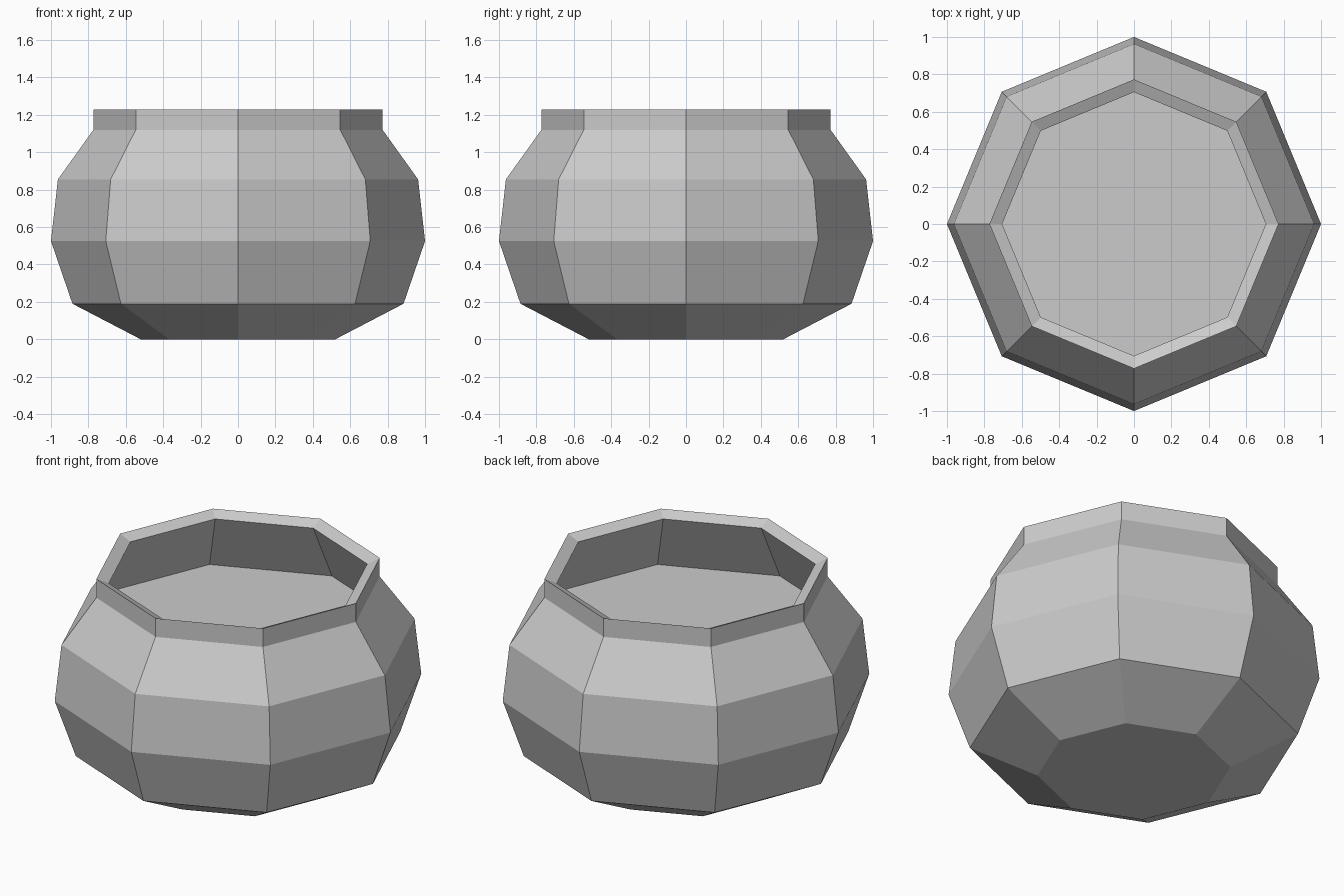
import bpy, bmesh
from math import cos, sin, pi

if "Cube" in bpy.data.objects:
    bpy.data.objects.remove(bpy.data.objects["Cube"])

SIDES = 8


def lathe(name, profile, cap_start=False, cap_end=False):
    """Spin a (radius, z) profile into a faceted octagonal shell."""
    bm = bmesh.new()
    rings = [[bm.verts.new((r * cos(2 * pi * i / SIDES), r * sin(2 * pi * i / SIDES), z))
              for i in range(SIDES)] for r, z in profile]
    for a, b in zip(rings, rings[1:]):
        for i in range(SIDES):
            j = (i + 1) % SIDES
            bm.faces.new((a[i], a[j], b[j], b[i]))
    if cap_start:
        bm.faces.new(rings[0][::-1])
    if cap_end:
        bm.faces.new(rings[-1])
    mesh = bpy.data.meshes.new(name)
    bm.to_mesh(mesh)
    bm.free()
    obj = bpy.data.objects.new(name, mesh)
    bpy.context.collection.objects.link(obj)
    return obj


# Pot: base, belly, shoulder, neck, inward-sloping lip, inner wall, inner floor
lathe("pot", [(0.52, 0), (0.885, 0.19), (1.0, 0.525), (0.963, 0.855),
              (0.773, 1.12), (0.773, 1.23),
              (0.705, 1.20), (0.88, 0.85)],
      cap_start=True, cap_end=True)
